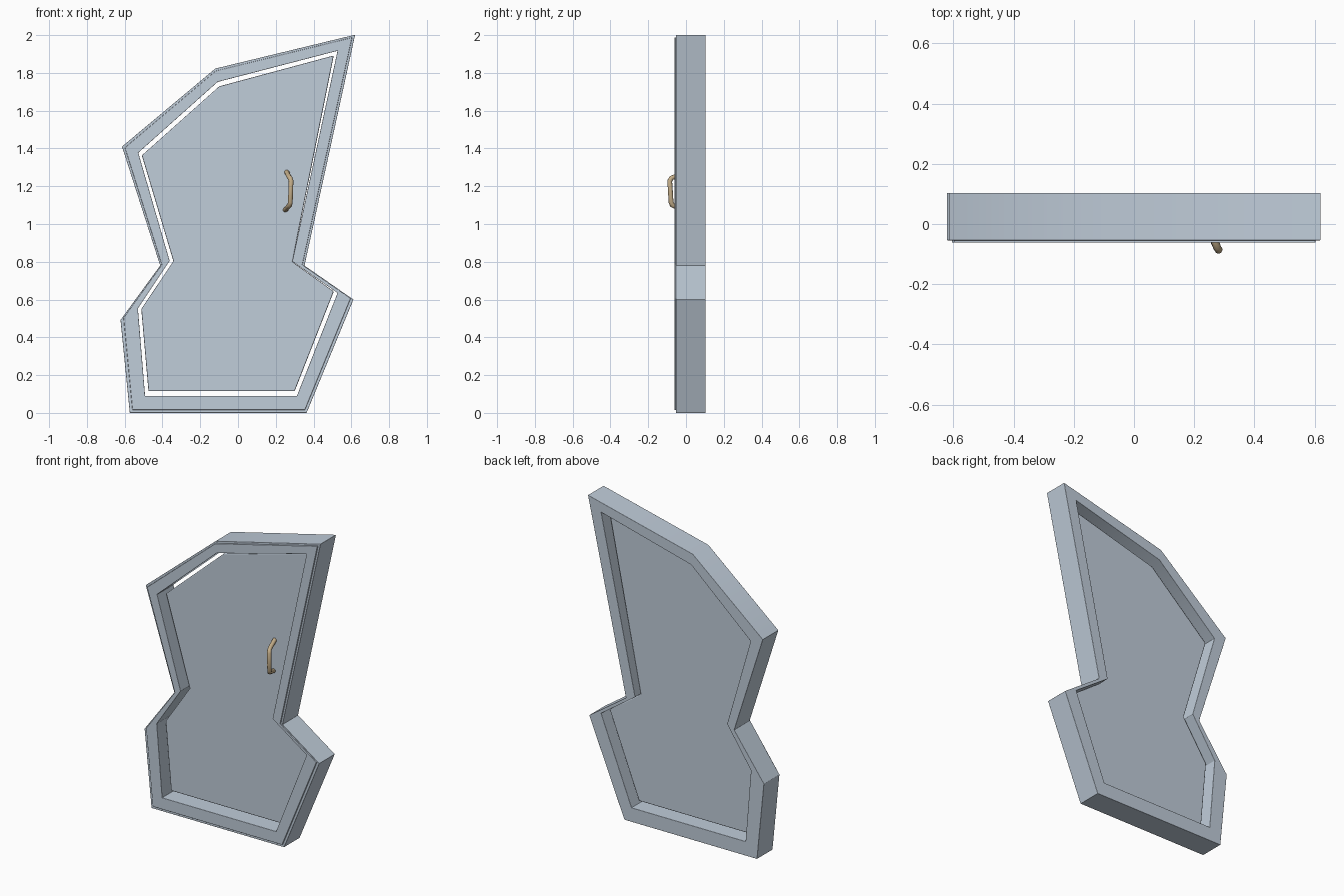
import bpy, bmesh

if "Cube" in bpy.data.objects:
    bpy.data.objects.remove(bpy.data.objects["Cube"])

# Matching corner points (x, z) of the three outlines, clockwise from the peak
OUTER = [(.62, 2.002), (.352, .78), (.611, .60), (.363, 0), (-.573, 0),
         (-.622, .492), (-.412, .78), (-.614, 1.41), (-.12, 1.823)]
INNER = [(.527, 1.917), (.287, .802), (.527, .635), (.312, .09), (-.492, .09),
         (-.53, .553), (-.362, .805), (-.528, 1.377), (-.108, 1.752)]
PANEL = [(.507, 1.892), (.288, .80), (.507, .643), (.300, .115), (-.474, .115),
         (-.512, .55), (-.342, .803), (-.509, 1.363), (-.099, 1.729)]


def material(name, color):
    m = bpy.data.materials.new(name)
    m.diffuse_color = color
    m.use_nodes = True
    m.node_tree.nodes["Principled BSDF"].inputs["Base Color"].default_value = m.diffuse_color
    return m


def lerp(a, b, t):
    return [(p[0] + (q[0] - p[0]) * t, p[1] + (q[1] - p[1]) * t) for p, q in zip(a, b)]


def loft(name, rings, closed, bevel, mat):
    """Bridge (outline, y) rings; either loop back to the first or cap both ends."""
    bm = bmesh.new()
    vs = [[bm.verts.new((x, y, z)) for x, z in pts] for pts, y in rings]
    pairs = list(zip(vs, vs[1:]))
    if closed:
        pairs.append((vs[-1], vs[0]))
    else:
        bm.faces.new(vs[0])
        bm.faces.new(vs[-1])
    for a, b in pairs:
        n = len(a)
        for i in range(n):
            j = (i + 1) % n
            bm.faces.new((a[i], a[j], b[j], b[i]))
    bmesh.ops.recalc_face_normals(bm, faces=bm.faces)
    me = bpy.data.meshes.new(name)
    bm.to_mesh(me)
    bm.free()
    me.materials.append(mat)
    ob = bpy.data.objects.new(name, me)
    bpy.context.collection.objects.link(ob)
    mod = ob.modifiers.new("soft_edges", 'BEVEL')
    mod.width = bevel
    mod.segments = 2
    mod.limit_method = 'ANGLE'
    mod.harden_normals = True
    for p in me.polygons:
        p.use_smooth = True
    return ob


paint = material("blue_grey_paint", (.53, .61, .70, 1))

# Crooked door frame with a shallow raised front face
lip = lerp(OUTER, INNER, .18)
loft("door_frame", [(OUTER, .103), (OUTER, -.054), (lip, -.054),
                    (lip, -.062), (INNER, -.062), (INNER, .103)], True, .0035, paint)

# Door leaf, set inside the frame with a gap around it
loft("door_panel", [(PANEL, 0), (PANEL, .047)], False, .006, paint)

# Bent pull handle
cu = bpy.data.curves.new("door_handle", 'CURVE')
cu.dimensions = '3D'
cu.bevel_depth = .013
cu.bevel_resolution = 3
cu.use_fill_caps = True
path = [(.258, .005, 1.275), (.270, -.06, 1.25), (.276, -.078, 1.243), (.281, -.086, 1.228),
        (.277, -.079, 1.115), (.274, -.073, 1.10), (.266, -.055, 1.092), (.250, .005, 1.074)]
sp = cu.splines.new('POLY')
sp.points.add(len(path) - 1)
for p, co in zip(sp.points, path):
    p.co = (*co, 1)
handle = bpy.data.objects.new("door_handle", cu)
bpy.context.collection.objects.link(handle)
cu.materials.append(material("brass", (.55, .42, .25, 1)))
